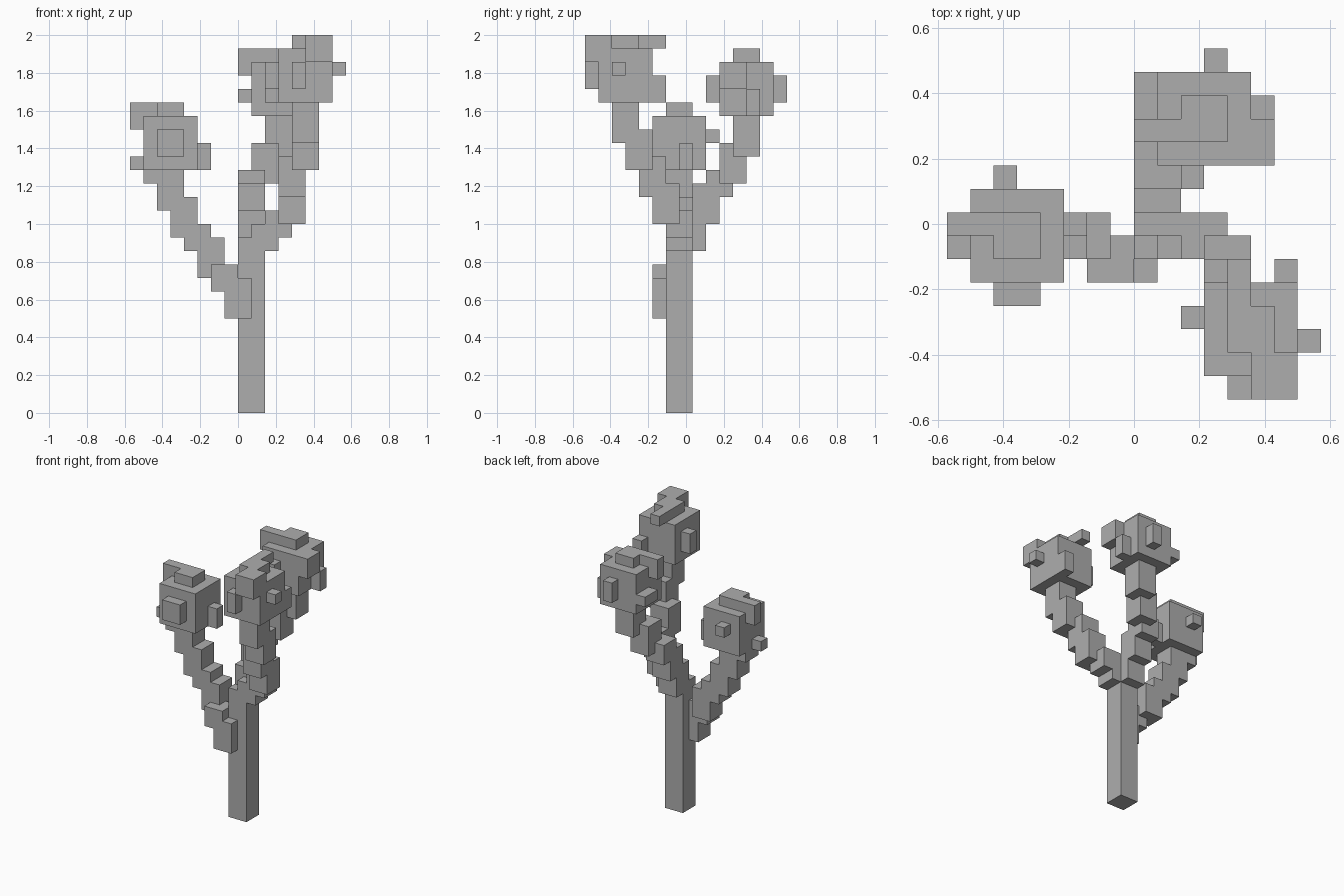
import bpy
import bmesh
import math
from itertools import product
from mathutils import Vector

default_cube = bpy.data.objects.get("Cube")
if default_cube:
    bpy.data.objects.remove(default_cube, do_unlink=True)

UNIT = 1 / 14                       # edge of one block
ORIGIN = Vector((0, -7.5, 0))       # shifts block indices so the plant is centred
HEAD = 4                            # blocks along each side of a head

# One plain grey for the whole plant
grey = bpy.data.materials.new("plain_grey")
grey.use_nodes = True
shade = 0.42
colour = (shade, shade, shade, 1)
grey.diffuse_color = colour
grey.node_tree.nodes["Principled BSDF"].inputs["Base Color"].default_value = colour


def box(corner, size):
    """All block cells inside a box."""
    return set(product(*(range(start, start + length)
                         for start, length in zip(corner, size))))


def branch(count, path):
    """Stepped branch two blocks thick; each step overlaps the next by one block."""
    cells = set()
    for step in range(count):
        x, y, bottom = path(step)
        next_bottom = path(step + 1)[-1]
        cells |= box((x, y, bottom), (2, 2, next_bottom + 1 - bottom))
    return cells


def knob(side, along, up, wide=1, tall=2):
    """Knob sticking one block out of a side of a head and rooted one block in."""
    out = -1 if side in ("left", "front") else HEAD - 1
    if side in ("left", "right"):
        return box((out, along, up), (2, wide, tall))
    return box((along, out, up), (wide, 2, tall))


def head(corner, *knobs):
    """Cube head with a cap on top and knobs all round."""
    cells = box((0, 0, 0), (HEAD, HEAD, HEAD)) | box((1, 1, HEAD), (2, 2, 1))
    cells = cells.union(knob("front", 1, 1), *knobs)
    return {tuple(c + o for c, o in zip(corner, cell)) for cell in cells}


# Side names here are as seen from the front: left is -x, right is +x
parts = {
    "trunk": box((0, 6, 0), (2, 2, 13)),
    "side_branch": branch(7, lambda i: (-1 - i, 5 if i < 2 else 6, 7 + round(1.6 * i))),
    "front_branch": branch(6, lambda i: (min(1 + i, 2 + i // 2), 6 - max(0, i - 1),
                                         12 + i + max(0, i - 2))),
    "back_branch": branch(5, lambda i: (max(0, i - 2), 7 + i, 12 + round(1.75 * i))),
    "side_head": head((-7, 5, 18),
                      knob("left", 2, 3),
                      knob("left", 1, 0, tall=1),
                      knob("front", 1, 1, wide=2),
                      knob("back", 1, 2, tall=1),
                      knob("right", 2, 0)),
    "front_head": head((3, 1, 23),
                       knob("back", 1, HEAD, tall=1),
                       knob("back", 3, 0),
                       knob("front", 2, 3, wide=2),
                       knob("right", 1, 2, tall=1),
                       knob("left", 2, 1)),
    "back_head": head((1, 10, 22),
                      knob("left", 1, 3),
                      knob("left", 2, 1, wide=2, tall=1),
                      knob("right", 0, 2, wide=2),
                      knob("right", 2, 0),
                      knob("back", 2, 1)),
}
occupied = set().union(*parts.values())


def build(name, cells):
    """Skin the exposed sides of the cells and merge flat areas."""
    bm = bmesh.new()
    for cell, axis, sign in product(cells, range(3), (-1, 1)):
        neighbour = list(cell)
        neighbour[axis] += sign
        if tuple(neighbour) in occupied:
            continue
        normal = Vector(neighbour) - Vector(cell)
        across = Vector((abs(normal.z), abs(normal.x), abs(normal.y))) / 2
        upward = normal.cross(across)
        middle = Vector(cell) + Vector((0.5, 0.5, 0.5)) + normal / 2 + ORIGIN
        ring = (middle - across - upward, middle + across - upward,
                middle + across + upward, middle - across + upward)
        bm.faces.new([bm.verts.new(point * UNIT) for point in ring])
    bmesh.ops.remove_doubles(bm, verts=bm.verts, dist=UNIT / 100)
    bmesh.ops.dissolve_limit(bm, angle_limit=math.radians(1),
                             verts=bm.verts, edges=bm.edges)
    mesh = bpy.data.meshes.new(name)
    bm.to_mesh(mesh)
    bm.free()
    mesh.materials.append(grey)
    bpy.context.collection.objects.link(bpy.data.objects.new(name, mesh))


# Each block belongs to the first part that uses it
claimed = set()
for part_name, part_cells in parts.items():
    build(part_name, part_cells - claimed)
    claimed |= part_cells
